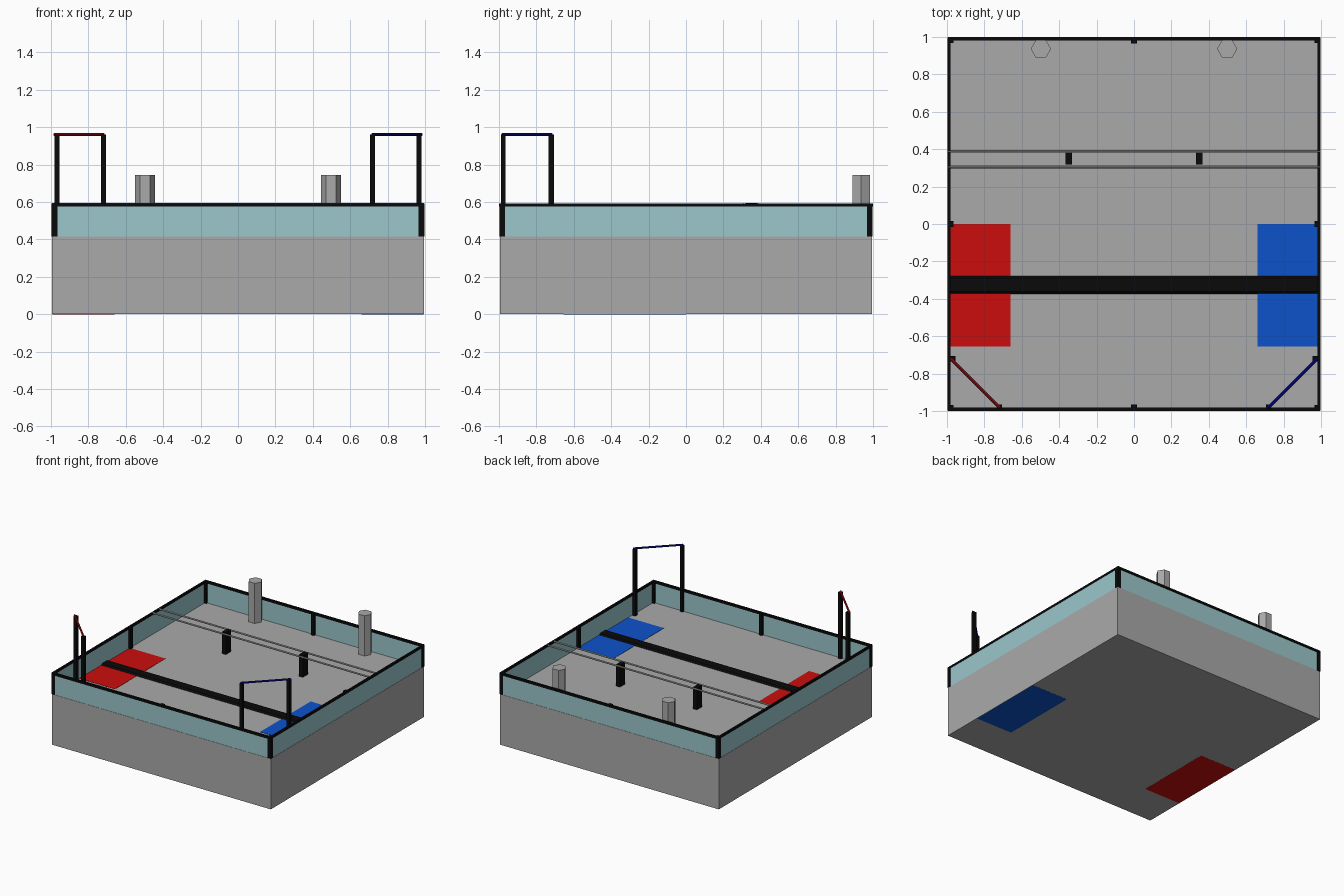
import bpy, math
from mathutils import Vector

if "Cube" in bpy.data.objects:
    bpy.data.objects.remove(bpy.data.objects["Cube"])


def mat(name, r, g, b):
    m = bpy.data.materials.new(name)
    m.diffuse_color = (r, g, b, 1)
    m.use_nodes = True
    m.node_tree.nodes["Principled BSDF"].inputs["Base Color"].default_value = m.diffuse_color
    return m


GREY = mat("grey", 0.40, 0.40, 0.40)
TEAL = mat("pale teal", 0.33, 0.57, 0.60)
BLACK = mat("black", 0.003, 0.003, 0.003)
RED = mat("red", 0.60, 0.004, 0.004)
BLUE = mat("blue", 0.004, 0.085, 0.60)
DARK_RED = mat("dark red", 0.42, 0.004, 0.006)
DARK_BLUE = mat("dark blue", 0.003, 0.003, 0.30)

FLOOR, RAIL, E = 0.415, 0.575, 0.995


def finish(ob, name, m):
    ob.name = name
    ob.data.materials.append(m)
    return ob


def box(name, m, x0, x1, y0, y1, z0, z1):
    x0, x1 = sorted((x0, x1))
    y0, y1 = sorted((y0, y1))
    bpy.ops.mesh.primitive_cube_add(size=1, location=((x0 + x1) / 2, (y0 + y1) / 2, (z0 + z1) / 2))
    ob = bpy.context.object
    ob.scale = (x1 - x0, y1 - y0, z1 - z0)
    bpy.ops.object.transform_apply(location=False, rotation=False, scale=True)
    return finish(ob, name, m)


def rod(name, m, a, b, r, sides):
    a, b = Vector(a), Vector(b)
    bpy.ops.mesh.primitive_cylinder_add(vertices=sides, radius=r, depth=(b - a).length, location=(a + b) / 2)
    ob = bpy.context.object
    ob.rotation_euler = (b - a).to_track_quat('Z', 'Y').to_euler()
    return finish(ob, name, m)


# Base block
box("base", GREY, -E, E, -E, E, 0, FLOOR)

for s in (-1, 1):
    # Perimeter walls and top rails
    box("side_wall", TEAL, s * 0.993, s * 0.984, -0.98, 0.98, FLOOR, RAIL)
    box("end_wall", TEAL, -0.98, 0.98, s * 0.993, s * 0.984, FLOOR, RAIL)
    box("side_rail", BLACK, s * 0.996, s * 0.981, -E, E, RAIL, 0.593)
    box("end_rail", BLACK, -E, E, s * 1.0, s * 0.982, RAIL, 0.593)
    # Corner and middle wall posts
    for t in (-1, 1):
        box("corner_post", BLACK, s * 0.996, s * 0.966, t * 0.997, t * 0.967, FLOOR, 0.592)
    box("side_middle_post", BLACK, s * 0.984, s * 0.966, -0.015, 0.015, FLOOR, 0.592)
    box("end_middle_post", BLACK, -0.015, 0.015, s * 0.984, s * 0.966, FLOOR, 0.592)

    # Coloured zones run right through the base
    box("zone", RED if s < 0 else BLUE, s * 0.66, s * 0.992, -0.655, 0, -0.0005, FLOOR + 0.002)

    # Corner goals: two posts and a diagonal bar
    box("goal_post_side", BLACK, s * 0.955, s * 0.981, -0.735, -0.707, FLOOR, 0.96)
    box("goal_post_end", BLACK, s * 0.707, s * 0.733, -0.99, -0.966, FLOOR, 0.96)
    rod("goal_bar", DARK_RED if s < 0 else DARK_BLUE,
        (s * 0.982, -0.718, 0.961), (s * 0.718, -0.982, 0.961), 0.008, 8)

    # Hexagonal pillars at the back
    p = rod("pillar", GREY, (s * 0.498, 0.936, FLOOR), (s * 0.498, 0.936, 0.745), 0.054, 6)
    p.rotation_euler = (0, 0, math.radians(30))

    # Supports for the twin crossbars
    box("crossbar_support", BLACK, s * 0.332, s * 0.367, 0.318, 0.382, FLOOR, 0.594)

# Twin crossbars at rail height
for y in (0.305, 0.388):
    rod("crossbar", GREY, (-E, y, 0.587), (E, y, 0.587), 0.007, 8)

# Low black ridge across the floor
prof = [(-0.373, 0), (-0.36, 0.012), (-0.29, 0.012), (-0.277, 0)]
verts = [(x, y, FLOOR + z) for x in (-0.985, 0.985) for y, z in prof]
faces = [(i, (i + 1) % 4, (i + 1) % 4 + 4, i + 4) for i in range(4)] + [(3, 2, 1, 0), (4, 5, 6, 7)]
me = bpy.data.meshes.new("floor_ridge")
me.from_pydata(verts, [], [f[::-1] for f in faces])
ridge = bpy.data.objects.new("floor_ridge", me)
bpy.context.collection.objects.link(ridge)
finish(ridge, "floor_ridge", BLACK)
bpy.context.view_layer.objects.active = ridge
bpy.ops.object.select_all(action='DESELECT')
ridge.select_set(True)
bpy.ops.object.mode_set(mode='EDIT')
bpy.ops.mesh.select_all(action='SELECT')
bpy.ops.mesh.normals_make_consistent(inside=False)
bpy.ops.object.mode_set(mode='OBJECT')
